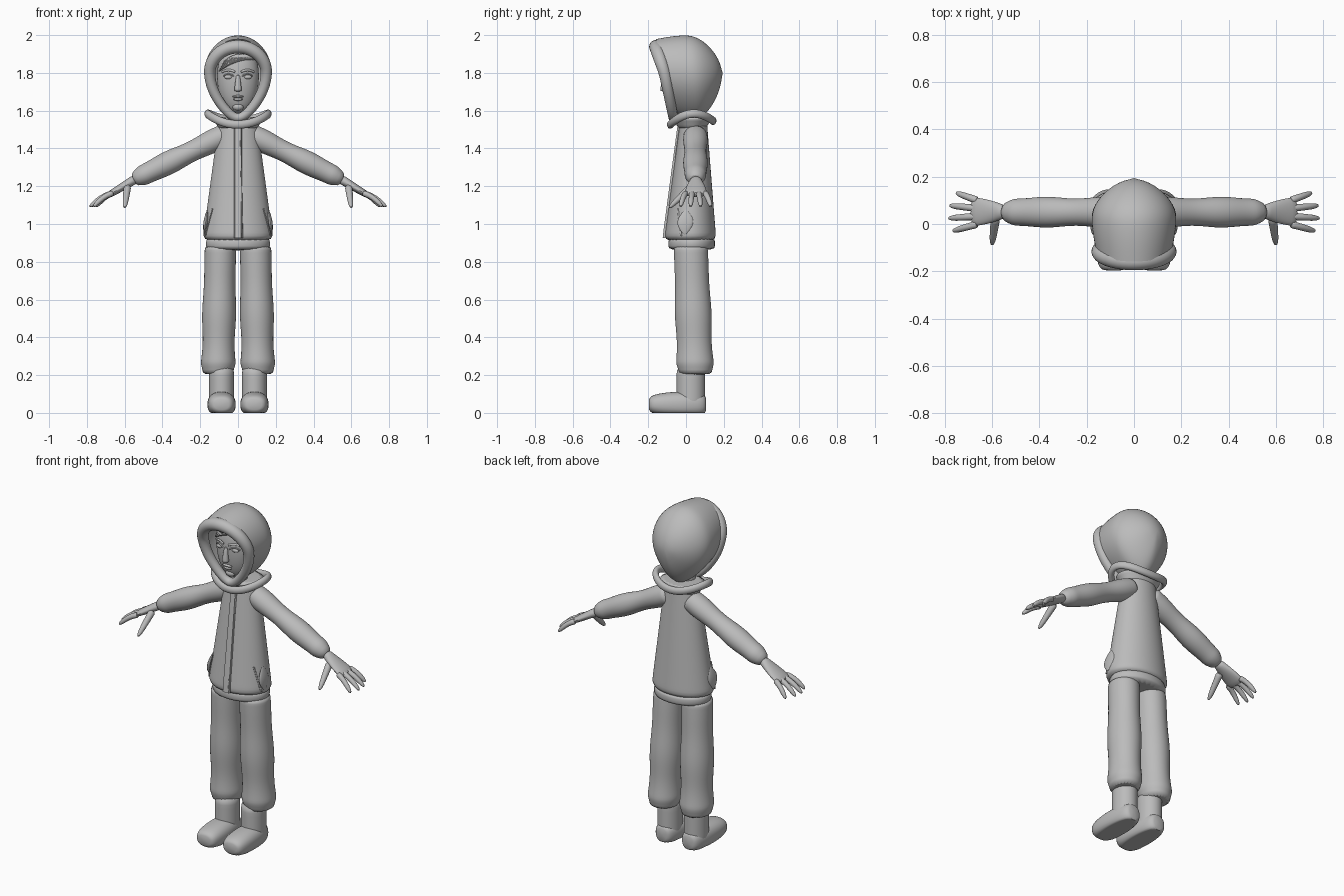
import bpy, bmesh
from math import sin, cos, acos, pi, sqrt, radians
from mathutils import Vector

if "Cube" in bpy.data.objects:
    bpy.data.objects.remove(bpy.data.objects["Cube"])

grey = bpy.data.materials.new("plain grey")
grey.use_nodes = True
grey.diffuse_color = (.5, .5, .5, 1)
grey.node_tree.nodes["Principled BSDF"].inputs["Base Color"].default_value = grey.diffuse_color

X, Y, Z = Vector((1, 0, 0)), Vector((0, 1, 0)), Vector((0, 0, 1))


def mix(start, end, t):
    return start + (end - start) * t


def finish(name, bm, subdivide=True):
    bmesh.ops.remove_doubles(bm, verts=bm.verts, dist=.0002)
    bmesh.ops.recalc_face_normals(bm, faces=bm.faces)
    mesh = bpy.data.meshes.new(name)
    bm.to_mesh(mesh)
    bm.free()
    mesh.materials.append(grey)
    mesh.shade_smooth()
    mesh.set_sharp_from_angle(angle=radians(50))
    part = bpy.data.objects.new(name, mesh)
    bpy.context.collection.objects.link(part)
    if subdivide:
        modifier = part.modifiers.new("Subdivision", 'SUBSURF')
        modifier.levels = modifier.render_levels = 1


def bridge(bm, rings, closed=False):
    following = rings[1:] + rings[:1] if closed else rings[1:]
    for ring, after in zip(rings, following):
        for k in range(len(ring)):
            bm.faces.new((ring[k], ring[k - 1], after[k - 1], after[k]))


def loft(name, rule, steps=12, axis=None, up=Y, side=1, segments=20,
         closed=False, power=1, subdivide=True):
    """Skin the ellipses given by rule(t): x, y, z, half width, half height."""
    count = steps if closed else steps + 1
    stations = [rule(i / steps) for i in range(count)]
    centres = [Vector(station[:3]) for station in stations]
    bm = bmesh.new()
    rings = []
    for i, (centre, station) in enumerate(zip(centres, stations)):
        if closed:
            along = centres[(i + 1) % count] - centres[i - 1]
        else:
            along = centres[min(i + 1, steps)] - centres[max(i - 1, 0)]
        along = (axis or along).normalized()
        high = (up - along * up.dot(along)).normalized()
        wide = high.cross(along)
        ring = []
        for k in range(segments):
            angle = 2 * pi * k / segments
            c, s = (abs(f) ** power * (1 if f > 0 else -1) for f in (cos(angle), sin(angle)))
            point = centre + wide * station[3] * c + high * station[4] * s
            ring.append(bm.verts.new((point.x * side, point.y, max(point.z, 0))))
        rings.append(ring)
    bridge(bm, rings, closed)
    if not closed:
        bm.faces.new(rings[0])
        bm.faces.new(rings[-1])
    finish(name, bm, subdivide)


def ball(name, centre, size):
    bm = bmesh.new()
    bmesh.ops.create_uvsphere(bm, u_segments=16, v_segments=10, radius=1)
    for vert in bm.verts:
        vert.co = Vector(centre) + Vector(size) * vert.co
    finish(name, bm, False)


# Jacket: a straight flare from neck to rolled hem
def jacket(t):
    tuck = min(1, .93 + 2 * t)
    return 0, mix(.022, .04, t), mix(.905, 1.56, t), mix(.19, .1, t) * tuck, mix(.14, .07, t) * tuck


def on_jacket(t, angle, width, depth):
    x, y, z, a, b = jacket(t)
    return x + a * sin(angle), y - b * cos(angle), z, width, depth


loft("jacket", jacket, 20, Z, segments=28)
loft("undershirt", lambda t: (0, .03, mix(.86, .93, t), .17, .124), 3, Z, segments=28)
loft("zipper_flap", lambda t: on_jacket(mix(.03, .95, t), 0, .02, .008),
     axis=Z, segments=8, power=.5, subdivide=False)
loft("zipper_teeth", lambda t: on_jacket(mix(.03, .95, t), .12, .004, .012),
     axis=Z, segments=6, subdivide=False)


# Collar: a roll, high at the shoulders and low at front and back
def collar(t):
    angle = 2 * pi * t
    x, front = sin(angle), cos(angle)
    return .163 * x, .03 - .115 * front, 1.535 + .05 * x * x - .01 * front, .018, .023


loft("collar", collar, 24, up=Z, segments=12, closed=True)
loft("collar_base", lambda t: (0, .033, mix(1.5, 1.57, t), mix(.1, .14, t), mix(.07, .11, t)),
     4, Z, segments=24)


# Hood: egg outlines shrinking backwards from a tilted opening
def egg(angle, width, top, bottom):
    height = cos(angle)
    taper = 1 if height > 0 else 1 - .36 * height * height
    return (Vector((width * sin(angle) * taper, -.113 - .046 * height,
                    height * (top if height > 0 else bottom))), height)


def rim(t):
    point, height = egg(2 * pi * t, .152, .14, .24)
    return (*(point + Z * 1.8), .031 + .006 * height, .032 + .006 * height)


bm = bmesh.new()
hood_rings = []
layers, spokes = 14, 28
for i in range(layers + 1):
    back = i / layers
    if back < .45:
        grow = mix(.9, 1, sin(back / .45 * pi / 2))
    else:
        grow = max(0, cos((back - .45) / .55 * pi / 2)) ** .62
    ring = []
    for k in range(spokes):
        point, height = egg(2 * pi * k / spokes, .18 * grow, .2 * grow, .24 * grow)
        point.y = mix(point.y, .197, back)
        ring.append(bm.verts.new(point + Z * 1.8))
    hood_rings.append(ring)
bridge(bm, hood_rings)
finish("hood", bm)
loft("hood_rim", rim, 24, segments=14, closed=True)


# Head: an egg narrowing to the chin, which also places the features
def head(t):
    full = max(0, sin(pi * t)) ** .7 * mix(.75, 1, t)
    return 0, -.025, 1.76 - .175 * cos(pi * t), .128 * full, .1 * full


def on_face(x, z, out=0):
    centre, y, level, a, b = head(acos((1.76 - z) / .175) / pi)
    return Vector((x, y - b * sqrt(max(0, 1 - (x / a) ** 2)) - out, z))


loft("head", head, 16, Z)
loft("neck", lambda t: (0, 0, mix(1.5, 1.65, t), .055, .05), 3, Z)
loft("nose", lambda t: (*on_face(0, mix(1.79, 1.7, t), .012 * t), mix(.01, .022, t), mix(.008, .02, t)),
     5, Z, segments=12)
ball("upper_lip", on_face(0, 1.675), (.03, .012, .007))
ball("lower_lip", on_face(0, 1.66), (.025, .014, .008))
ball("chin", on_face(0, 1.62, -.01), (.03, .02, .02))

# Fringe: overlapping strands swept to one side
for i in range(5):
    def strand(t):
        x = mix(.085 - i * .02, -.1 + i * .006, t)
        z = 1.885 - (.075 - i * .012) * t * t
        return (*on_face(x, z, .006), mix(.016, .003, t), mix(.018, .004, t))
    loft("fringe_strand", strand, segments=8, subdivide=False)


# Limbs: straight, gently tapered, slightly arched
def limb(start, end, thick, thin, arch=0):
    def rule(t):
        radius = mix(thick, thin, t) * (1 - .5 * t ** 12)
        return (*(Vector(start).lerp(Vector(end), t) + Z * arch * sin(pi * t)), radius, radius)
    return rule


def sleeve(t):
    puff = .004 * sin(4 * pi * t)
    radius = min(.062, .034 + .3 * (1 - t))
    return mix(.06, .555, t), .05, mix(1.475, 1.232, t), radius + puff, radius * .95 + puff


def palm(t):
    return mix(.54, .69, t), .052, mix(1.24, 1.15, t), mix(.026, .062, sin(t * pi / 2)), mix(.026, .017, t)


def trouser_leg(t):
    bulge = .006 * cos(4 * pi * t) * t
    cuff = 1 if t < .95 else .85
    return (mix(.093, .106, t), mix(.025, .05, t), mix(.89, .2, t),
            (mix(.083, .092, t) + bulge) * cuff, (mix(.09, .1, t) + bulge) * cuff)


def boot_foot(t):
    rounding = max(0, sin(pi * t)) ** .4
    return (.087, -.045 + .152 * cos(pi * t), .045, mix(.066, .083, t) * rounding, mix(.075, .058, t) * rounding)


def pocket(t):
    return on_jacket(mix(.05, .27, t), 1.35, .012 * sin(pi * t), .045 * sin(pi * t))


def eyelid(t):
    return (*on_face(mix(.022, .078, t), 1.783 + .012 * sin(pi * t), .002), .004, .004)


def eyebrow(t):
    return (*on_face(mix(.016, .085, t), 1.805 + .01 * sin(pi * t), .002), .005, .006)


for side, word in ((1, "left_"), (-1, "right_")):
    eye = on_face(.05, 1.778, -.006)
    ball(word + "eye", (side * eye.x, eye.y, eye.z), (.023, .012, .012))
    loft(word + "eyelid", eyelid, 6, side=side, up=Z, segments=8, subdivide=False)
    loft(word + "eyebrow", eyebrow, 6, side=side, up=Z, segments=8, subdivide=False)
    loft(word + "sleeve", sleeve, 20, up=Z, side=side)
    loft(word + "palm", palm, 5, up=Z, side=side, segments=16)
    for i, digit in enumerate(("index", "middle", "ring", "little")):
        tip = (.787 - .012 * (i - 1.3) ** 2, -.03 + .054 * i, 1.09)
        finger = limb((.66, .033 * i, 1.165), tip, .017, .013, .012)
        loft(word + digit + "_finger", finger, 6, up=Z, side=side, segments=10)
    thumb = limb((.585, .03, 1.2), (.6, -.09, 1.085), .022, .013)
    loft(word + "thumb", thumb, 6, up=X, side=side, segments=10)
    loft(word + "trouser_leg", trouser_leg, 24, Z, side=side, segments=24)
    loft(word + "boot_shaft", lambda t: (.087, .025, mix(.01, .25, t), .067, .076), 5, Z, side=side)
    loft(word + "boot_foot", boot_foot, 20, Y, Z, side, 32, power=.85, subdivide=False)
    loft(word + "pocket", pocket, 8, Z, side=side, segments=12)
    loft(word + "pocket_welt", lambda t: on_jacket(mix(.05, .27, t), mix(1.2, .95, t), .004, .005),
         6, Z, side=side, segments=8, subdivide=False)
